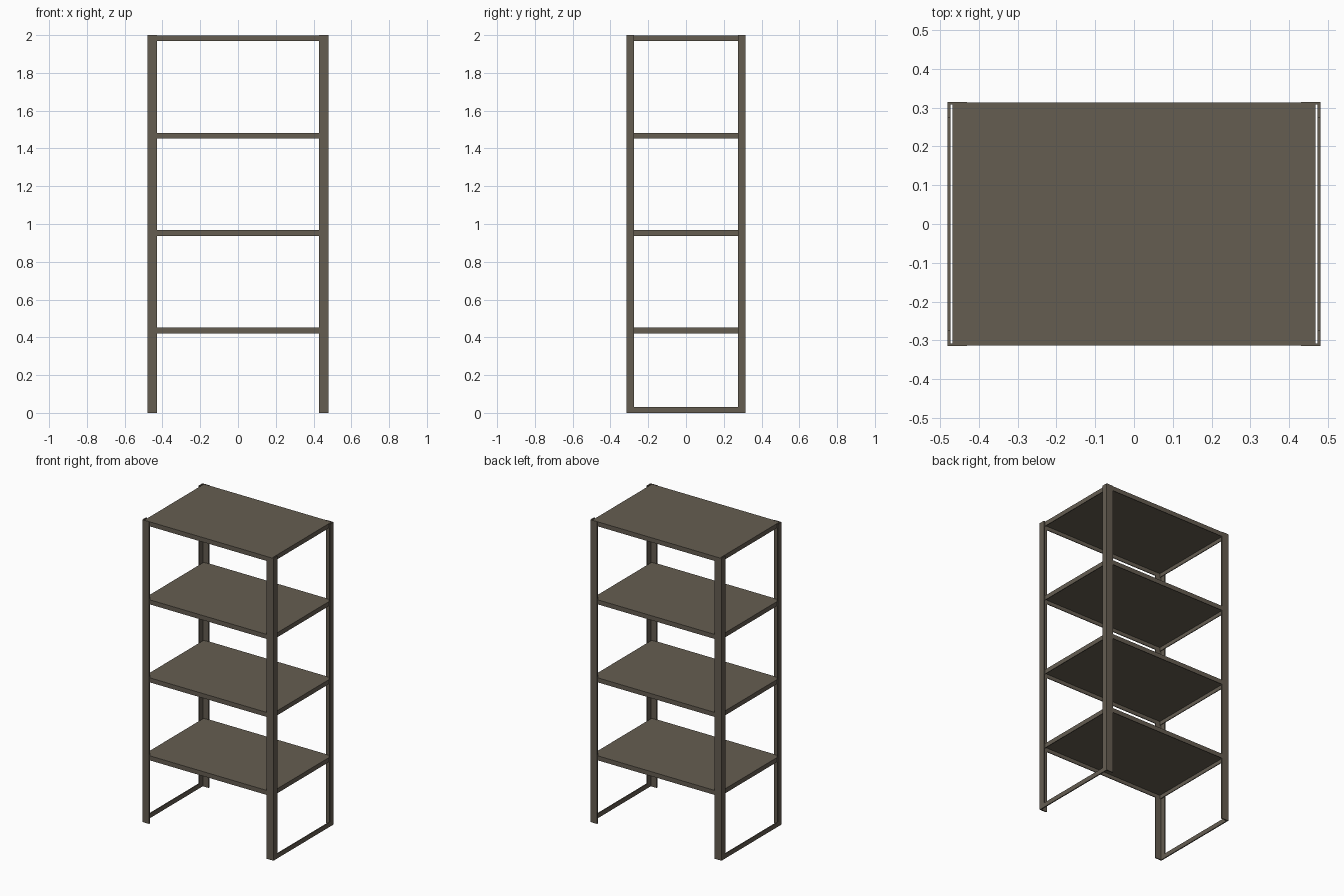
import bpy
import bmesh

cube = bpy.data.objects.get("Cube")
if cube:
    bpy.data.objects.remove(cube, do_unlink=True)

HALF_X, HALF_Y, HEIGHT = 0.48, 0.315, 2.0
SHEET = 0.007      # metal thickness of posts and rails
LIP = 0.03         # height of shelf lips and foot rails

# Painted metal
metal = bpy.data.materials.new("warm_grey_metal")
metal.use_nodes = True
colour = (0.13, 0.11, 0.083, 1)
metal.diffuse_color = colour
metal.node_tree.nodes["Principled BSDF"].inputs["Base Color"].default_value = colour


def finish(name, bm, mirror=None):
    """Turn a bmesh into an object, optionally mirrored about the origin."""
    bmesh.ops.recalc_face_normals(bm, faces=bm.faces)
    mesh = bpy.data.meshes.new(name)
    bm.to_mesh(mesh)
    bm.free()
    mesh.materials.append(metal)
    obj = bpy.data.objects.new(name, mesh)
    bpy.context.collection.objects.link(obj)
    if mirror:
        mod = obj.modifiers.new("mirror", "MIRROR")
        mod.use_axis = mirror
        mod.use_mirror_merge = False
    return obj


def prism(name, outline, z0, z1, mirror):
    """Extrude a flat outline from z0 to z1."""
    bm = bmesh.new()
    face = bm.faces.new([bm.verts.new((x, y, z0)) for x, y in outline])
    ext = bmesh.ops.extrude_face_region(bm, geom=[face])
    top = [v for v in ext["geom"] if isinstance(v, bmesh.types.BMVert)]
    bmesh.ops.translate(bm, verts=top, vec=(0, 0, z1 - z0))
    return finish(name, bm, mirror)


def shelf_tray(name, top):
    """Flat shelf with folded lips, open underneath."""
    bm = bmesh.new()
    bmesh.ops.create_cube(bm, size=1)
    bmesh.ops.scale(bm, verts=bm.verts, vec=(0.935, 0.626, LIP))
    bmesh.ops.translate(bm, verts=bm.verts, vec=(0, 0, top - LIP / 2))
    bm.normal_update()
    bottom = [f for f in bm.faces if f.normal.z < -0.5]
    bmesh.ops.delete(bm, geom=bottom, context="FACES")
    tray = finish(name, bm)
    mod = tray.modifiers.new("sheet", "SOLIDIFY")
    mod.thickness = 0.005
    mod.offset = -1
    mod.use_even_offset = True


# Four L-section corner posts
FLANGE_X, FLANGE_Y = HALF_X - 0.05, HALF_Y - 0.04
angle = [(HALF_X, HALF_Y), (FLANGE_X, HALF_Y), (FLANGE_X, HALF_Y - SHEET),
         (HALF_X - SHEET, HALF_Y - SHEET), (HALF_X - SHEET, FLANGE_Y),
         (HALF_X, FLANGE_Y)]
prism("corner_posts", angle, 0, HEIGHT, (True, True, False))

# Foot rails joining front and back posts on each side
inner = HALF_X - SHEET
rail = [(inner, -FLANGE_Y), (HALF_X, -FLANGE_Y), (HALF_X, FLANGE_Y), (inner, FLANGE_Y)]
prism("foot_rails", rail, 0, LIP, (True, False, False))

# Four evenly spaced shelves
for i in range(4):
    shelf_tray(f"shelf_{i + 1}", HEIGHT - 0.001 - 0.516 * (3 - i))
